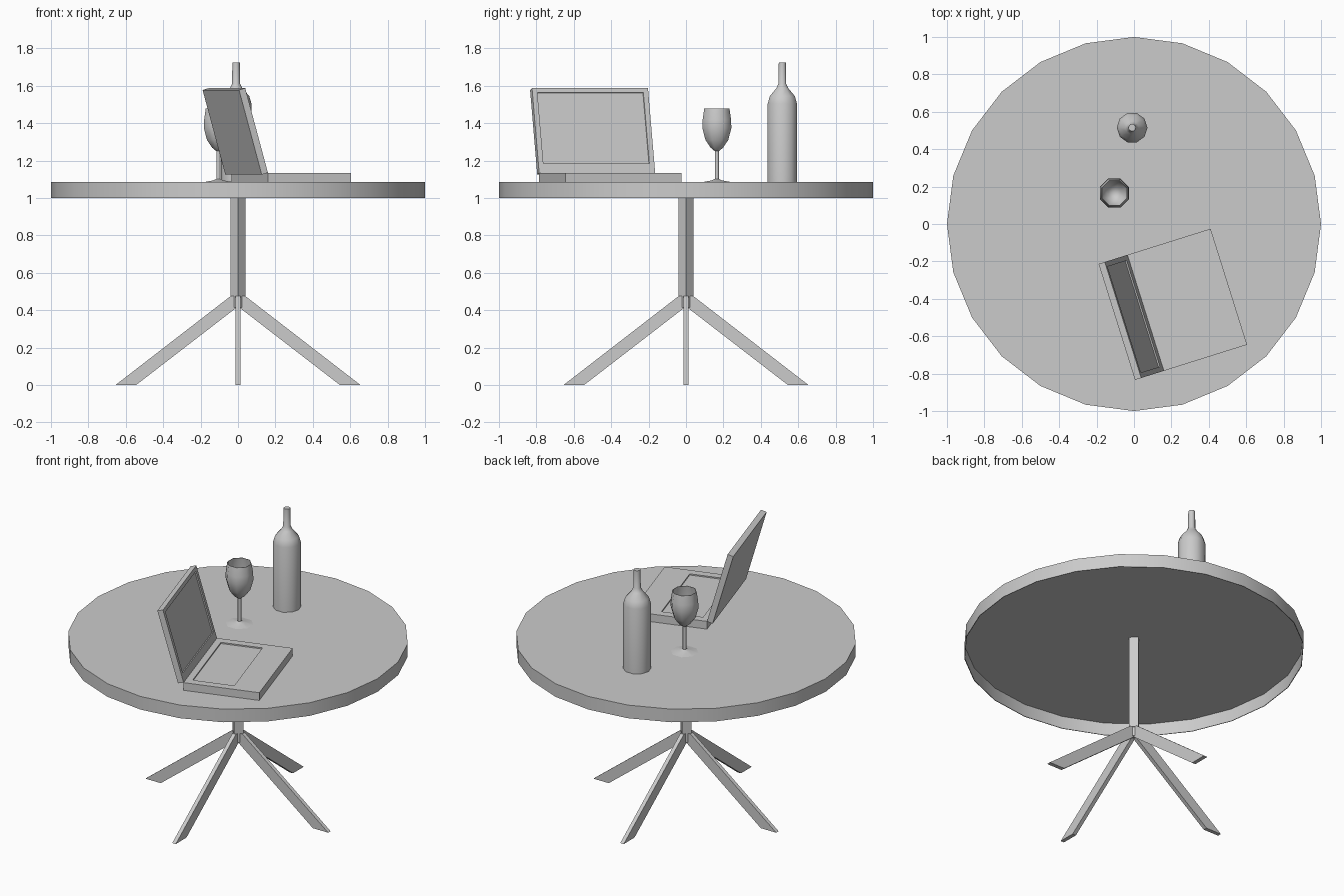
import bpy, bmesh, math
from mathutils import Matrix, Vector

cube = bpy.data.objects.get("Cube")
if cube:
    bpy.data.objects.remove(cube, do_unlink=True)

grey = bpy.data.materials.new("plain grey")
grey.use_nodes = True
grey.diffuse_color = (0.6, 0.6, 0.6, 1)
grey.node_tree.nodes["Principled BSDF"].inputs["Base Color"].default_value = (0.6, 0.6, 0.6, 1)


def finish(name, bm, matrix=Matrix(), smooth=None):
    bmesh.ops.recalc_face_normals(bm, faces=bm.faces)
    mesh = bpy.data.meshes.new(name)
    bm.to_mesh(mesh)
    bm.free()
    mesh.materials.append(grey)
    obj = bpy.data.objects.new(name, mesh)
    obj.matrix_world = matrix
    bpy.context.collection.objects.link(obj)
    if smooth:
        bpy.ops.object.select_all(action='DESELECT')
        obj.select_set(True)
        bpy.context.view_layer.objects.active = obj
        bpy.ops.object.shade_smooth_by_angle(angle=math.radians(smooth))
    return obj


def lathe(name, profile, sides, x=0, y=0, turn=0, smooth=50):
    """Spin a list of (radius, height) points around the vertical axis."""
    bm = bmesh.new()
    verts = [bm.verts.new((r, 0, z)) for r, z in profile]
    edges = [bm.edges.new(pair) for pair in zip(verts, verts[1:])]
    bmesh.ops.spin(bm, geom=verts + edges, cent=(0, 0, 0), axis=(0, 0, 1),
                   angle=math.tau, steps=sides)
    bmesh.ops.remove_doubles(bm, verts=bm.verts, dist=0.0005)
    place = Matrix.Translation((x, y, 0)) @ Matrix.Rotation(math.radians(turn), 4, 'Z')
    return finish(name, bm, place, smooth)


def recessed_box(name, low, high, side, margins, depth, matrix):
    """Box with a rectangular recess sunk into the face that points along side."""
    low, high, side = Vector(low), Vector(high), Vector(side)
    bm = bmesh.new()
    bmesh.ops.create_cube(bm, size=1)
    for v in bm.verts:
        v.co = [(a + b) / 2 + c * (b - a) for a, b, c in zip(low, high, v.co)]
    bm.normal_update()
    face = max(bm.faces, key=lambda f: f.normal.dot(side))
    bmesh.ops.inset_individual(bm, faces=[face], thickness=0.01)
    # place the inset corners by the wanted margins
    for v in face.verts:
        for i in range(3):
            if side[i] == 0:
                near, far = margins[i]
                middle = (low[i] + high[i]) / 2
                v.co[i] = low[i] + near if v.co[i] < middle else high[i] - far
    bottom = bmesh.ops.extrude_discrete_faces(bm, faces=[face])["faces"][0]
    bmesh.ops.translate(bm, verts=bottom.verts, vec=-side * depth)
    return finish(name, bm, matrix)


# Table top: a thin disc with a deep rim, hollow underneath
TOP = 1.085
SKIN = TOP - 0.004
lathe("table_top", [(0, SKIN), (0.996, SKIN), (0.996, 1.0), (1, 1.0), (1, TOP), (0, TOP)],
      24, smooth=30)

# Four-sided column with its corners over the legs, and a slimmer hub below
lathe("table_column", [(0, 0.475), (0.04, 0.475), (0.04, SKIN), (0, SKIN)], 4, smooth=None)
lathe("leg_hub", [(0, 0.415), (0.026, 0.415), (0.026, 0.48), (0, 0.48)], 12)

# Four splayed legs cut flat at the floor
for i, side in enumerate(("left", "back", "right", "front")):
    bm = bmesh.new()
    outline = [(0.655, 0), (0.545, 0), (0, 0.42), (0, 0.475), (0.04, 0.475)]
    face = bm.faces.new([bm.verts.new((x, -0.0125, z)) for x, z in outline])
    grown = bmesh.ops.extrude_face_region(bm, geom=[face])["geom"]
    bmesh.ops.translate(bm, vec=(0, 0.025, 0),
                        verts=[g for g in grown if isinstance(g, bmesh.types.BMVert)])
    finish(side + "_leg", bm, Matrix.Rotation(i * math.pi / 2, 4, 'Z'))

# Bottle
lathe("bottle", [(0, TOP), (0.082, TOP), (0.082, 1.505), (0.07, 1.545), (0.035, 1.585),
                 (0.022, 1.61), (0.02, 1.725), (0, 1.725)], 10, x=-0.01, y=0.515)

# Wine glass: sloping foot, thin stem and thin-walled open bowl
lathe("wine_glass", [(0, TOP), (0.083, TOP), (0.03, 1.094), (0.011, 1.102), (0.011, 1.25),
                     (0.035, 1.268), (0.066, 1.31), (0.084, 1.375), (0.082, 1.42),
                     (0.073, 1.478), (0.07, 1.478), (0.079, 1.42), (0.081, 1.375),
                     (0.063, 1.312), (0.033, 1.272), (0, 1.258)],
      8, x=-0.105, y=0.165, turn=22.5)

# Laptop: keyboard half and leaning screen half, hinged at the rear edge
hinge = Matrix.Translation((0.0625, -0.475, TOP)) @ Matrix.Rotation(math.radians(17.45), 4, 'Z')
recessed_box("laptop_base", (0, -0.325, 0), (0.466, 0.325, 0.05), (0, 0, 1),
             [(0.04, 0.17), (0.05, 0.05), None], 0.008, hinge)
lean = hinge @ Matrix.Translation((0, 0, 0.05)) @ Matrix.Rotation(math.radians(-15.7), 4, 'Y')
recessed_box("laptop_screen", (-0.036, -0.325, 0), (0, 0.325, 0.47), (1, 0, 0),
             [None, (0.028, 0.028), (0.05, 0.025)], 0.008, lean)
